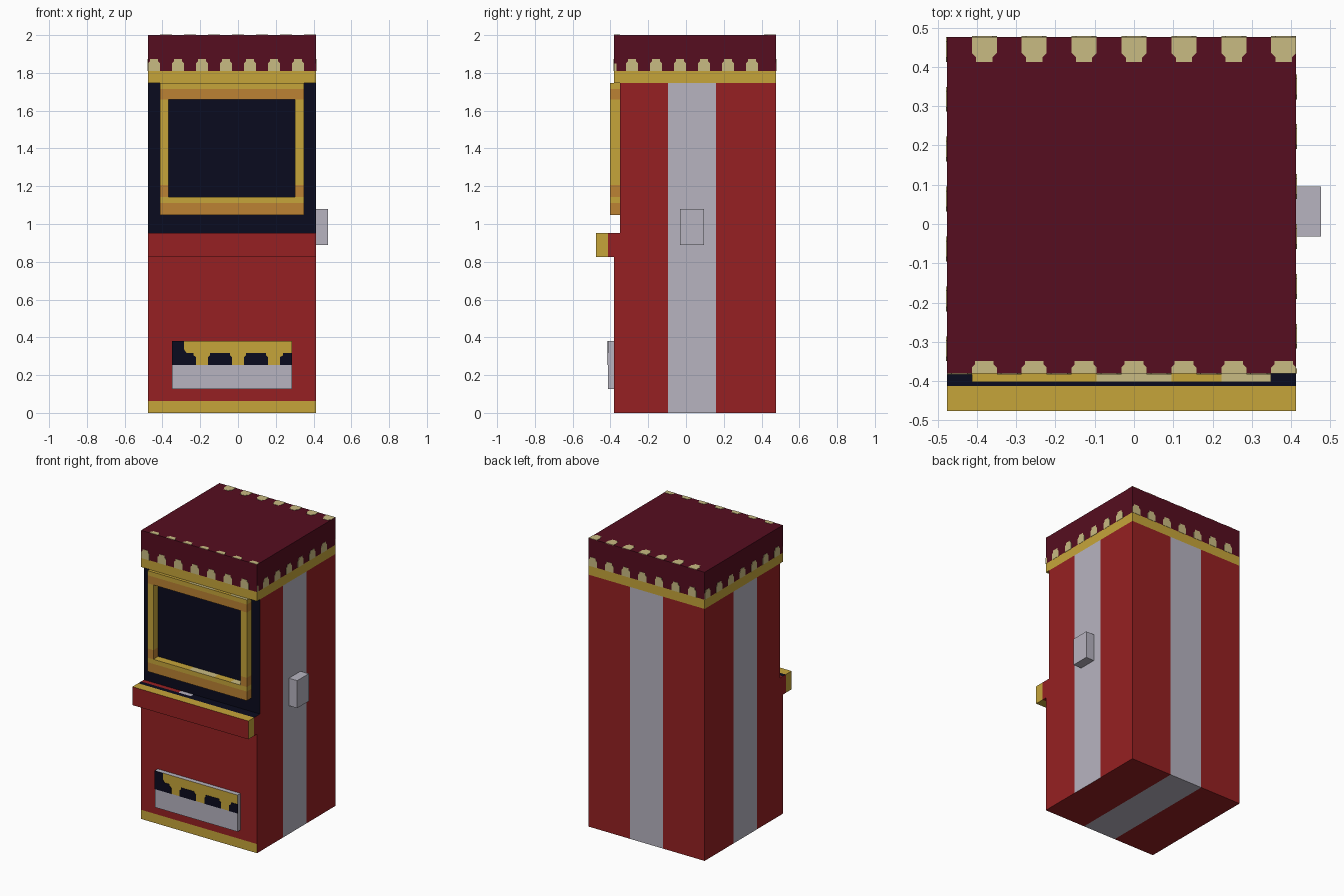
import bpy, bmesh
from mathutils import Vector

if "Cube" in bpy.data.objects:
    bpy.data.objects.remove(bpy.data.objects["Cube"])

H = 2 / 63  # layout module

COLORS = {
    "red": (0.305, 0.0144, 0.016), "silver": (0.474, 0.457, 0.527),
    "gold": (0.565, 0.376, 0.042), "orange": (0.503, 0.223, 0.034),
    "navy": (0.003, 0.0033, 0.013), "maroon": (0.093, 0.004, 0.014),
    "cream": (0.584, 0.497, 0.223),
}
NAMES = list(COLORS)
for n, c in COLORS.items():
    bpy.data.materials.new(n).diffuse_color = (*c, 1)


def finish(name, bm, rule):
    """rule(centre in modules, normal) -> colour name"""
    bmesh.ops.recalc_face_normals(bm, faces=bm.faces)
    for f in bm.faces:
        f.normal_update()
        f.material_index = NAMES.index(rule(f.calc_center_median() / H, f.normal))
    me = bpy.data.meshes.new(name)
    bm.to_mesh(me)
    bm.free()
    for n in NAMES:
        me.materials.append(bpy.data.materials[n])
    ob = bpy.data.objects.new(name, me)
    bpy.context.collection.objects.link(ob)
    return ob


def cut(bm, axis, *values):
    """Add edge loops at positions along an axis, in modules."""
    no = Vector([i == axis for i in range(3)])
    for v in values:
        bmesh.ops.bisect_plane(bm, geom=bm.verts[:] + bm.edges[:] + bm.faces[:],
                               plane_co=no * v * H, plane_no=no)


def prism(bm, pts, offset):
    """Extrude a closed outline (metres) by a vector."""
    f = bm.faces.new([bm.verts.new(p) for p in pts])
    ext = bmesh.ops.extrude_face_region(bm, geom=[f], use_keep_orig=True)
    verts = [g for g in ext["geom"] if isinstance(g, bmesh.types.BMVert)]
    bmesh.ops.translate(bm, verts=verts, vec=offset)


def box(bm, x0, x1, y0, y1, z0, z1):
    pts = [Vector(p) * H for p in ((x0, y0, z0), (x1, y0, z0), (x1, y1, z0), (x0, y1, z0))]
    prism(bm, pts, Vector((0, 0, (z1 - z0) * H)))


# Cabinet body: side profile extruded across the width
def body_color(c, n):
    if n.y < -0.5:
        return "navy" if c.z > 30 else "gold" if c.z < 2 else "red"
    if n.z > 0.5 and c.z < 31:
        return "red" if c.x < -6 else "silver" if c.x < -3 else "navy"
    if abs(n.x) > 0.5:
        return "silver" if -3 < c.y < 5 else "red"
    return "silver" if -5 < c.x < 3 else "red"


bm = bmesh.new()
side = [(-12, 0), (15, 0), (15, 55), (-11, 55), (-11, 30), (-12, 30)]
prism(bm, [Vector((-15, y, z)) * H for y, z in side], Vector((28 * H, 0, 0)))
cut(bm, 0, -6, -5, -3, 3)
cut(bm, 1, -3, 5)
cut(bm, 2, 2, 30)
finish("cabinet_body", bm, body_color)

# Crown with gold band
bm = bmesh.new()
box(bm, -15, 13, -12, 15, 55, 63)
cut(bm, 2, 57)
finish("crown", bm, lambda c, n: "gold" if c.z < 57 else "maroon")

# Control shelf
bm = bmesh.new()
box(bm, -15, 13, -15, -12, 26, 30)
cut(bm, 1, -13)


def shelf_color(c, n):
    if n.y < -0.5:
        return "red"
    if c.y < -13:
        return "gold"
    return "navy" if n.z > 0.5 else "red"


finish("control_shelf", bm, shelf_color)

# Screen frame: outer rectangle with an opening, banded by height
bm = bmesh.new()
L, R, B, T = -13, 11, 33, 55
l, r, b, t = -11.6, 9.5, 36, 52.25
y0, y1 = -12.65, -11
for x0, x1, z0, z1 in ((L, l, B, T), (r, R, B, T), (l, r, B, b), (l, r, t, T)):
    box(bm, x0, x1, y0, y1, z0, z1)
cut(bm, 0, -3, 3, 7)
cut(bm, 2, 35, 36, 38, 52.25, 54)


def frame_color(c, n):
    if n.z > 0.5:
        return "cream" if -3 < c.x < 3 or c.x > 7 else "gold"
    if c.z < 35 or 36 < c.z < 38 or 52.2 < c.z < 54:
        return "orange"
    return "gold"


finish("screen_frame", bm, frame_color)

# Side handle block
bm = bmesh.new()
box(bm, 13, 15, -1, 3, 28, 34)
finish("side_handle", bm, lambda c, n: "silver")

# Prize tray
bm = bmesh.new()
box(bm, -11, 9, -13, -12, 4, 12)
cut(bm, 2, 8)
finish("prize_tray", bm, lambda c, n: "gold" if n.y < -0.5 and c.z > 8 else "silver")


# Thin painted plates: outline in (u, v) modules on a wall
def plate(bm, outline, origin, u, v, normal):
    o, u, v, n = (Vector(a) for a in (origin, u, v, normal))
    prism(bm, [(o + u * a + v * c) * H - n * 0.002 for a, c in outline], n * 0.004)


def tab(c, lo=None, hi=None, half=1.0, h=2.0, ch=0.35):
    """Tab outline with clipped top corners."""
    pts = [(c - half, 0), (c + half, 0), (c + half, h - 2 * ch), (c + half - ch, h - ch),
           (c + half - ch, h), (c - half + ch, h), (c - half + ch, h - ch), (c - half, h - 2 * ch)]
    if lo is not None:
        pts = [(max(a, lo), z) for a, z in pts]
    if hi is not None:
        pts = [(min(a, hi), z) for a, z in pts]
    return pts


# Dark slots on the tray
bm = bmesh.new()
for c in (-3, 3):
    plate(bm, tab(c, half=2), (0, -13, 8), (1, 0, 0), (0, 0, 1), (0, -1, 0))
plate(bm, [(7, 0), (9, 0), (9, 2), (7.5, 2), (7.5, 1.6), (7, 1.3)],
      (0, -13, 8), (1, 0, 0), (0, 0, 1), (0, -1, 0))
plate(bm, [(-11, 0), (-7, 0), (-7, 1.3), (-7.4, 1.6), (-7.4, 2), (-8.6, 2), (-9, 2.6), (-9, 4), (-11, 4)],
      (0, -13, 8), (1, 0, 0), (0, 0, 1), (0, -1, 0))
finish("tray_slots", bm, lambda c, n: "navy")

# Cream scallops around the crown walls and along the roof edges
X, Y, Z = (1, 0, 0), (0, 1, 0), (0, 0, 1)
bm = bmesh.new()
for i in range(7):
    plate(bm, tab(-14 + 4 * i), (0, -12, 57), X, Z, (0, -1, 0))
    plate(bm, tab(-12 + 4 * i), (0, 15, 57), X, Z, Y)
    plate(bm, tab(-10 + 4 * i), (-15, 0, 57), Y, Z, (-1, 0, 0))
    plate(bm, tab(-12 + 4 * i), (0, 15, 63), X, (0, -1, 0), Z)
    plate(bm, tab(-12 + 4 * i, h=1, ch=0.25), (0, -12, 63), X, Y, Z)
    if i:
        plate(bm, tab(-13 + 4 * i), (13, 0, 57), Y, Z, X)
plate(bm, [(-12, 0), (-11.6, 0), (-11.6, 1.3), (-12, 1.3)], (13, 0, 57), Y, Z, X)
finish("crown_scallops", bm, lambda c, n: "cream")

for m in bpy.data.materials:
    if m.users and not m.is_grease_pencil:
        m.use_nodes = True
        m.node_tree.nodes["Principled BSDF"].inputs["Base Color"].default_value = m.diffuse_color
